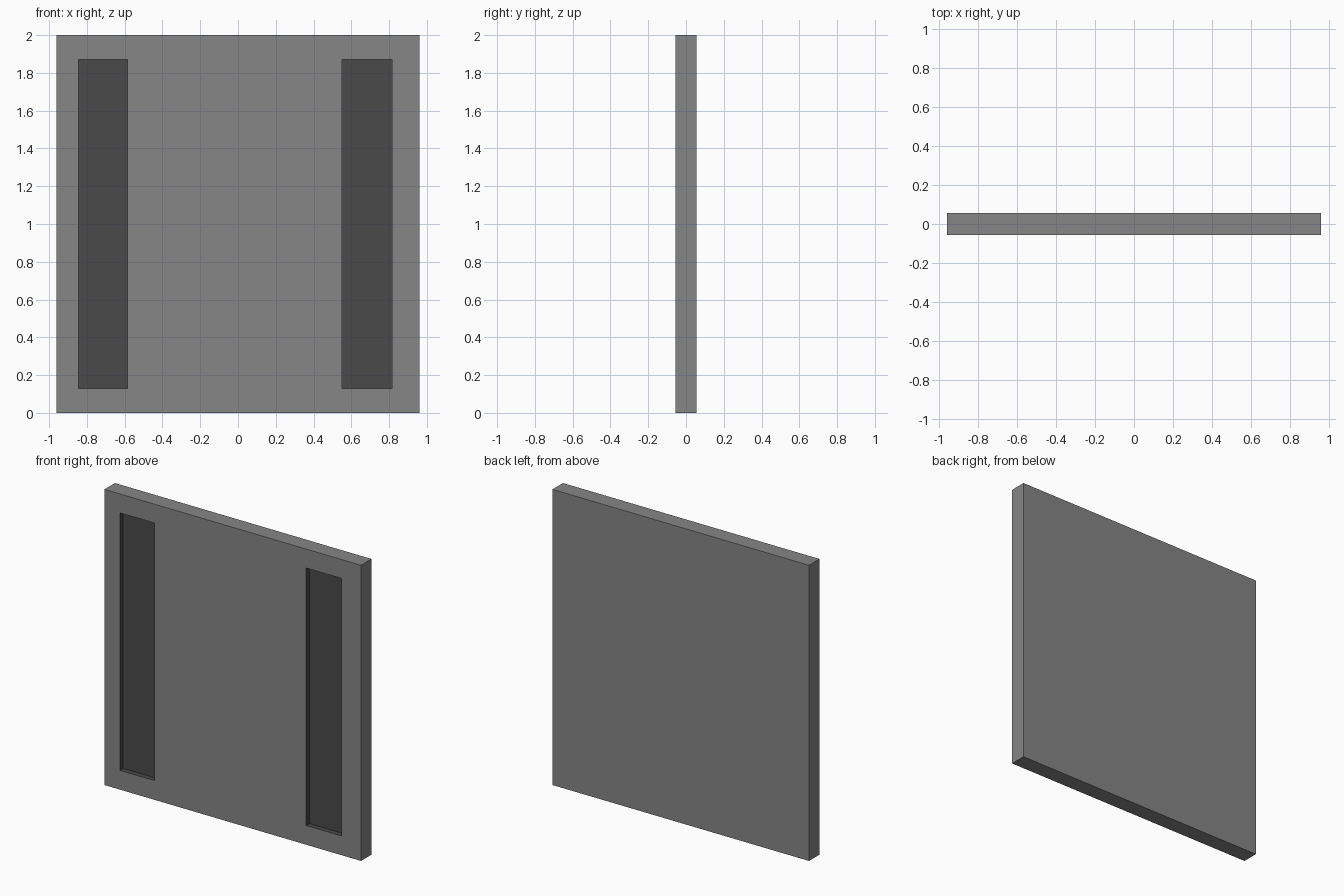
import bpy, bmesh
from mathutils import Vector

if "Cube" in bpy.data.objects:
    bpy.data.objects.remove(bpy.data.objects["Cube"])

WIDTH, THICK, HEIGHT = 1.92, 0.112, 2.0
RECESSES = [(-0.845, -0.585), (0.55, 0.815)]   # x ranges
Z_LOW, Z_HIGH = 0.13, 1.872
DEPTH = 0.035


def material(name, value):
    m = bpy.data.materials.new(name)
    m.diffuse_color = (value, value, value, 1)
    m.use_nodes = True
    m.node_tree.nodes["Principled BSDF"].inputs["Base Color"].default_value = m.diffuse_color
    return m


# Slab
bm = bmesh.new()
bmesh.ops.create_cube(bm, size=1)
for v in bm.verts:
    v.co = Vector((v.co.x * WIDTH, v.co.y * THICK, (v.co.z + 0.5) * HEIGHT))


def front_faces():
    return [f for f in bm.faces if f.normal.y < -0.9]


def cut_front(point, normal):
    faces = front_faces()
    edges = {e for f in faces for e in f.edges}
    verts = {v for f in faces for v in f.verts}
    bmesh.ops.bisect_plane(bm, geom=faces + list(edges) + list(verts),
                           plane_co=point, plane_no=normal)
    bm.normal_update()


# Outline the two slots on the front face
bm.normal_update()
for x in [x for pair in RECESSES for x in pair]:
    cut_front((x, 0, 0), (1, 0, 0))
for z in (Z_LOW, Z_HIGH):
    cut_front((0, 0, z), (0, 0, 1))

# Sink the slots into the slab
slots = []
for f in front_faces():
    c = f.calc_center_median()
    if Z_LOW < c.z < Z_HIGH and any(a < c.x < b for a, b in RECESSES):
        slots.append(f)
floors = bmesh.ops.extrude_discrete_faces(bm, faces=slots)["faces"]
floor_verts = {v for f in floors for v in f.verts}
for v in floor_verts:
    v.co.y += DEPTH

# Dark floors and walls inside the slots
for f in bm.faces:
    f.material_index = int(any(v in floor_verts for v in f.verts))
bmesh.ops.recalc_face_normals(bm, faces=bm.faces)

mesh = bpy.data.meshes.new("slotted_panel")
bm.to_mesh(mesh)
bm.free()
mesh.materials.append(material("mid grey", 0.24))
mesh.materials.append(material("dark grey", 0.068))
panel = bpy.data.objects.new("slotted_panel", mesh)
bpy.context.collection.objects.link(panel)
